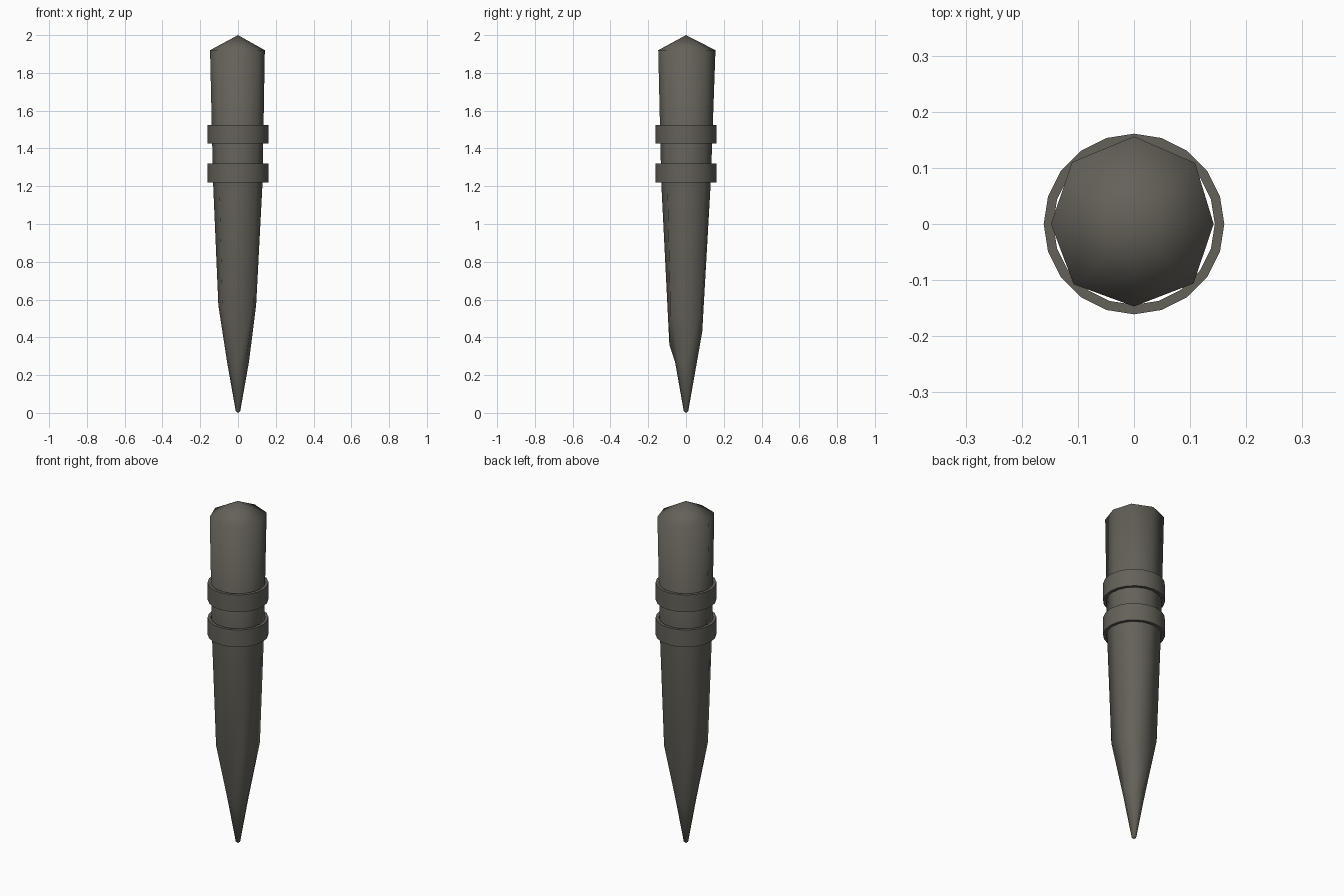
import bpy, bmesh, math

if "Cube" in bpy.data.objects:
    bpy.data.objects.remove(bpy.data.objects["Cube"])

mat = bpy.data.materials.new("dark_warm_grey")
mat.diffuse_color = (0.13, 0.12, 0.10, 1)
mat.use_nodes = True
mat.node_tree.nodes["Principled BSDF"].inputs["Base Color"].default_value = mat.diffuse_color

def finish(name, bm, angle):
    bmesh.ops.recalc_face_normals(bm, faces=bm.faces)
    me = bpy.data.meshes.new(name)
    bm.to_mesh(me)
    bm.free()
    ob = bpy.data.objects.new(name, me)
    bpy.context.collection.objects.link(ob)
    me.materials.append(mat)
    bpy.ops.object.select_all(action='DESELECT')
    ob.select_set(True)
    bpy.context.view_layer.objects.active = ob
    bpy.ops.object.shade_smooth_by_angle(angle=math.radians(angle))
    return ob

# Hewn eight-sided stake: per corner rim radius, upper radius, kink radius, kink height
corners = [
    (0.142, 0.130, 0.096, 0.57), (0.154, 0.140, 0.118, 0.58),
    (0.156, 0.131, 0.086, 0.43), (0.156, 0.140, 0.118, 0.58),
    (0.148, 0.132, 0.104, 0.57), (0.152, 0.140, 0.118, 0.58),
    (0.147, 0.131, 0.088, 0.36), (0.150, 0.140, 0.118, 0.58),
]
bm = bmesh.new()
columns = []
for i, (rim, upper, kink, kz) in enumerate(corners):
    a = i * math.pi / 4
    profile = [(0.012, 0.01), (0.058, 0.27), (kink, kz), (upper, 1.22), (rim, 1.92)]
    columns.append([bm.verts.new((r * math.cos(a), r * math.sin(a), z)) for r, z in profile])
tip = bm.verts.new((0, 0, 0))
apex = bm.verts.new((0, 0, 2))
for i in range(8):
    a, b = columns[i], columns[(i + 1) % 8]
    for k in range(len(a) - 1):
        bm.faces.new((a[k], b[k], b[k + 1], a[k + 1]))
    bm.faces.new((tip, b[0], a[0]))
    bm.faces.new((a[-1], b[-1], apex))
finish("stake", bm, 75)

# Two open bands around the stake
def band(name, z0, z1, r_in=0.144, r_out=0.161, n=20):
    bm = bmesh.new()
    loops = []
    for i in range(n):
        a = 2 * math.pi * i / n
        loops.append([bm.verts.new((r * math.cos(a), r * math.sin(a), z))
                      for r, z in ((r_in, z0), (r_out, z0), (r_out, z1), (r_in, z1))])
    for i in range(n):
        a, b = loops[i], loops[(i + 1) % n]
        for k in range(4):
            m = (k + 1) % 4
            bm.faces.new((a[k], b[k], b[m], a[m]))
    finish(name, bm, 30)

band("lower_band", 1.22, 1.32)
band("upper_band", 1.425, 1.525)
